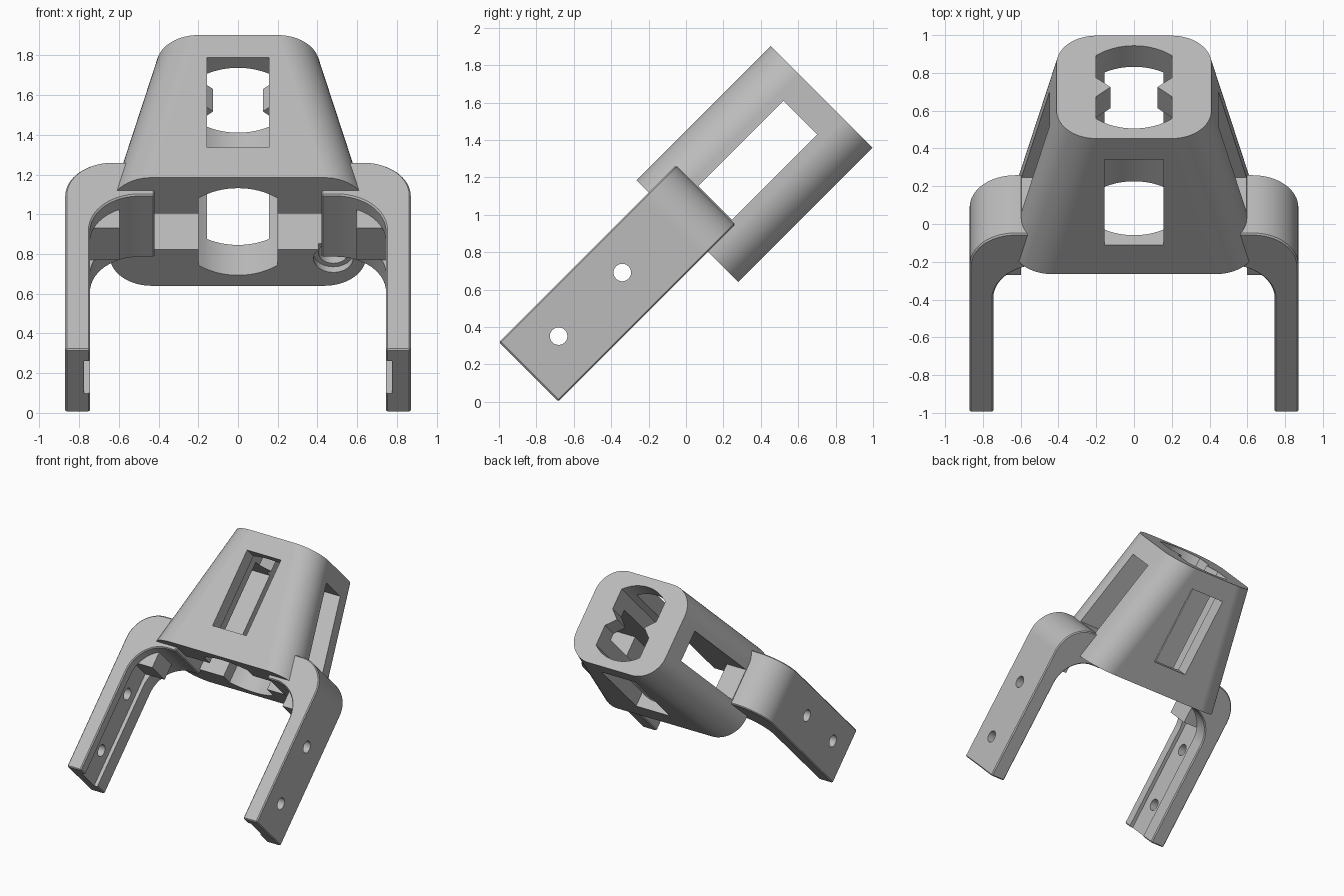
import bpy, bmesh, math
from mathutils import Matrix, Vector

if "Cube" in bpy.data.objects:
    bpy.data.objects.remove(bpy.data.objects["Cube"])

gray = bpy.data.materials.new("plain gray")
gray.use_nodes = True
gray.diffuse_color = (0.5, 0.5, 0.5, 1)
gray.node_tree.nodes["Principled BSDF"].inputs["Base Color"].default_value = (0.5, 0.5, 0.5, 1)

# The part is modelled upright (x, depth, height) and tilted at the end
MID = -0.64           # depth centre of the hood
BASE, TOP = 0.65, 1.665
STEPS = 16


def arc(cx, cy, r, a0, a1, n=STEPS):
    angles = [math.radians(a0 + (a1 - a0) * i / n) for i in range(n + 1)]
    return [(cx + r * math.cos(a), cy + r * math.sin(a)) for a in angles]


def loft(name, lower, upper):
    """Solid between two matching rings of 3D points."""
    bm = bmesh.new()
    a = [bm.verts.new(p) for p in lower]
    b = [bm.verts.new(p) for p in upper]
    bm.faces.new(a)
    bm.faces.new(b)
    for i in range(len(a)):
        j = (i + 1) % len(a)
        bm.faces.new((a[i], a[j], b[j], b[i]))
    bmesh.ops.recalc_face_normals(bm, faces=bm.faces)
    mesh = bpy.data.meshes.new(name)
    bm.to_mesh(mesh)
    bm.free()
    mesh.materials.append(gray)
    obj = bpy.data.objects.new(name, mesh)
    bpy.context.collection.objects.link(obj)
    return obj


def prism(name, pts, lo, hi, axis):
    """Extrude a 2D outline along one axis; the outline uses the other two."""
    def ring(t):
        out = []
        for p in pts:
            q = list(p)
            q.insert(axis, t)
            out.append(Vector(q))
        return out
    return loft(name, ring(lo), ring(hi))


def box(name, x0, x1, y0, y1, z0, z1):
    return prism(name, [(x0, y0), (x1, y0), (x1, y1), (x0, y1)], z0, z1, 2)


def apply(obj, mod):
    bpy.context.view_layer.objects.active = obj
    bpy.ops.object.modifier_apply(modifier=mod.name)


def combine(obj, other, operation="DIFFERENCE"):
    mod = obj.modifiers.new("combine", "BOOLEAN")
    mod.operation, mod.solver, mod.object = operation, "EXACT", other
    apply(obj, mod)
    bpy.data.objects.remove(other)


def rounded(half, z, depth=0.385, r=0.21):
    corners = [(1, 1, 0), (-1, 1, 90), (-1, -1, 180), (1, -1, 270)]
    return [(x, y, z) for sx, sy, a in corners
            for x, y in arc(sx * (half - r), MID + sy * (depth - r), r, a, a + 90)]


def bore_outline(teeth):
    """Circle with two flat sides, optionally with a pointed tooth on each."""
    a = math.degrees(math.acos(0.2 / 0.31))
    pts = arc(0, MID, 0.31, a, 180 - a)
    tooth = [(0.2, MID - 0.07), (0.125, MID), (0.2, MID + 0.07)]
    if teeth:
        pts += [(-x, y) for x, y in reversed(tooth)]
    pts += arc(0, MID, 0.31, 180 + a, 360 - a)
    return pts + (tooth if teeth else [])


# Tapered hood
hood = loft("tapered_hood", rounded(0.645, BASE), rounded(0.41, TOP))

# Side windows, bottom channel, front and back slot
combine(hood, box("side_window", -1, 1, -0.77, -0.515, 0.862, 1.507))
combine(hood, box("channel", -0.42, 0.42, -0.77, -0.515, 0.5, 1.0))
combine(hood, box("slot", -0.155, 0.155, -1.3, 0.1, 0.866, 1.507))

# Central bore, toothed in the cap
combine(hood, prism("bore", bore_outline(False), 0.5, 1.507, 2))
combine(hood, prism("cap_bore", bore_outline(True), 1.4, 1.8, 2))

# Stepped round socket in the underside
combine(hood, prism("socket_rim", arc(0.48, -0.45, 0.1, 0, 345, 23), 0.5, 0.69, 2))
combine(hood, prism("socket", arc(0.48, -0.45, 0.075, 0, 345, 23), 0.6, 0.82, 2))

# Curved arms with a groove, two bolt holes and an inner corner block
for s in (1, -1):
    profile = [(0.87, -0.481)] + arc(0.63, 0.617, 0.24, 0, 90) + [(0.42, 0.857), (0.42, 0.62)]
    profile += arc(0.495, 0.37, 0.25, 90, 0) + [(0.745, -0.481)]
    arm = prism("arm", [(s * x, z) for x, z in profile], -0.932, -0.484, 1)
    bevel = arm.modifiers.new("soft edges", "BEVEL")
    bevel.width, bevel.segments = 0.008, 1
    bevel.limit_method, bevel.angle_limit = "ANGLE", math.radians(40)
    apply(arm, bevel)
    x0, x1 = sorted((s * 0.55, s * 0.775))
    combine(arm, box("groove", x0, x1, -0.85, -0.62, -0.7, 0.467))
    for z in (0.248, -0.233):
        hole = arc(-0.73, z, 0.047, 0, 345, 23)
        x2, x3 = sorted((s * 0.6, s * 1.0))
        combine(arm, prism("bolt_hole", hole, x2, x3, 0))
    x0, x1 = sorted((s * 0.597, s * 0.78))
    combine(arm, box("corner_block", x0, x1, -0.85, -0.62, 0.467, 0.72), "UNION")
    combine(hood, arm, "UNION")

# Tilt the finished bracket and shade it
hood.name = "forked_bracket"
hood.data.transform(Matrix.Rotation(math.radians(-45), 4, "X"))
bpy.ops.object.select_all(action="DESELECT")
hood.select_set(True)
bpy.context.view_layer.objects.active = hood
bpy.ops.object.shade_smooth_by_angle(angle=math.radians(25))
weighted = hood.modifiers.new("even shading", "WEIGHTED_NORMAL")
weighted.keep_sharp = True
